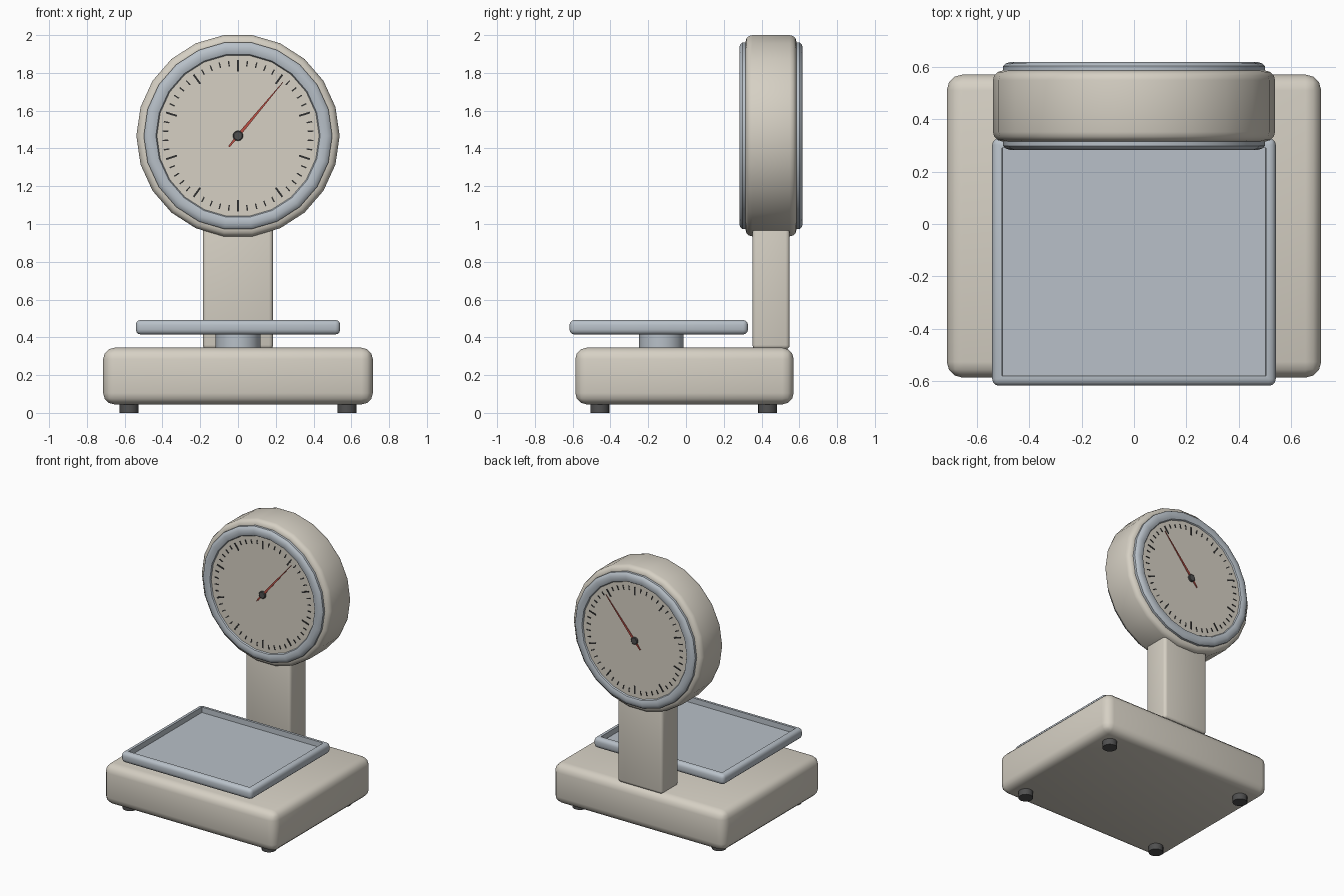
import bpy, bmesh, math
from mathutils import Matrix, Vector

if "Cube" in bpy.data.objects:
    bpy.data.objects.remove(bpy.data.objects["Cube"])


def material(name, rgb):
    m = bpy.data.materials.new(name)
    m.diffuse_color = (*rgb, 1)
    m.use_nodes = True
    m.node_tree.nodes["Principled BSDF"].inputs["Base Color"].default_value = m.diffuse_color
    return m


CREAM = material("cream enamel", (0.67, 0.63, 0.55))
STEEL = material("blue grey steel", (0.48, 0.53, 0.58))
DARK = material("dark rubber", (0.08, 0.08, 0.08))
INK = material("dial ink", (0.03, 0.03, 0.03))
RED = material("red pointer", (0.50, 0.08, 0.06))

HEAD_Y, HEAD_Z, SIDES = 0.45, 1.467, 22


def finish(bm, name, mat, smooth=True):
    bmesh.ops.recalc_face_normals(bm, faces=bm.faces)
    me = bpy.data.meshes.new(name)
    bm.to_mesh(me)
    bm.free()
    ob = bpy.data.objects.new(name, me)
    bpy.context.collection.objects.link(ob)
    me.materials.append(mat)
    if smooth:
        bpy.ops.object.select_all(action='DESELECT')
        ob.select_set(True)
        bpy.context.view_layer.objects.active = ob
        bpy.ops.object.shade_smooth_by_angle(angle=math.radians(35))
    return ob


def box_mesh(lo, hi, bevel=0.0, segments=3):
    bm = bmesh.new()
    lo, hi = Vector(lo), Vector(hi)
    bmesh.ops.create_cube(bm, size=1, matrix=Matrix.Translation((lo + hi) / 2)
                          @ Matrix.Diagonal((*(hi - lo), 1)))
    if bevel:
        bmesh.ops.bevel(bm, geom=bm.edges[:], offset=bevel, segments=segments,
                        profile=0.5, affect='EDGES')
    return bm


def cylinder(name, mat, x, y, z0, z1, r, sides=20):
    bm = bmesh.new()
    bmesh.ops.create_cone(bm, cap_ends=True, segments=sides, radius1=r, radius2=r, depth=z1 - z0,
                          matrix=Matrix.Translation((x, y, (z0 + z1) / 2)))
    finish(bm, name, mat)


def lathe(name, mat, profile, closed=False, sides=SIDES):
    """Turn (radius, y offset) points around the head axis; cap the ends if open."""
    bm = bmesh.new()
    rings = []
    for r, dy in profile:
        rings.append([bm.verts.new((r * math.cos(a), HEAD_Y + dy, HEAD_Z + r * math.sin(a)))
                      for a in (2 * math.pi * i / sides for i in range(sides))])
    pairs = list(zip(rings, rings[1:]))
    if closed:
        pairs.append((rings[-1], rings[0]))
    else:
        bm.faces.new(rings[0])
        bm.faces.new(rings[-1])
    for a, b in pairs:
        for i in range(sides):
            j = (i + 1) % sides
            bm.faces.new((a[i], a[j], b[j], b[i]))
    finish(bm, name, mat)


def dial_prism(bm, angle, outline, d0, d1, s):
    """Extrude a (sideways, outward) outline, turned clockwise from the top."""
    c, n = math.cos(angle), math.sin(angle)
    layers = [[bm.verts.new((u * c + v * n, HEAD_Y + s * d, HEAD_Z + v * c - u * n))
               for u, v in outline] for d in (d0, d1)]
    a, b = layers
    bm.faces.new(a)
    bm.faces.new(b)
    for i in range(len(a)):
        j = (i + 1) % len(a)
        bm.faces.new((a[i], a[j], b[j], b[i]))


# Base and feet
finish(box_mesh((-0.714, -0.586, 0.045), (0.714, 0.57, 0.345), 0.06), "base", CREAM)
for side in (-1, 1):
    for y in (-0.456, 0.432):
        cylinder("foot", DARK, side * 0.577, y, 0, 0.06, 0.05)

# Column
finish(box_mesh((-0.186, 0.352, 0.337), (0.186, 0.549, 1.06), 0.022), "column", CREAM)

# Weighing tray with a sunken floor, and its stem
cylinder("tray_stem", STEEL, 0, -0.13, 0.33, 0.43, 0.118, 24)
tray = box_mesh((-0.541, -0.617, 0.415), (0.541, 0.328, 0.492), 0.026)
top = [max(tray.faces, key=lambda f: f.calc_center_median().z + f.calc_area())]
top = [max((f for f in tray.faces if f.normal.z > 0.99), key=lambda f: f.calc_area())]
bmesh.ops.inset_region(tray, faces=top, thickness=0.017)
bmesh.ops.inset_region(tray, faces=top, thickness=0.001, depth=-0.04)
finish(tray, "tray", STEEL)

# Head drum with rounded rims
R, H, B = 0.538, 0.135, 0.036
arc = [(R - B + B * math.sin(t), H - B + B * math.cos(t))
       for t in (math.pi / 2 * k / 3 for k in range(4))]
lathe("head_drum", CREAM, arc + [(r, -d) for r, d in reversed(arc)])

# Both dials: rim, face, ticks, pointer and hub
for s, label in ((-1, "front"), (1, "back")):
    rim = [(0.499, 0.12), (0.499, 0.152), (0.490, 0.162), (0.472, 0.168), (0.450, 0.168),
           (0.435, 0.163), (0.428, 0.152), (0.428, 0.12)]
    lathe(label + "_rim", STEEL, [(r, s * d) for r, d in rim], closed=True)
    lathe(label + "_dial", CREAM, [(0.435, s * 0.12), (0.435, s * 0.154)])

    bm = bmesh.new()
    for i in range(50):
        w, inner = (0.005, 0.34) if i % 5 == 0 else (0.0035, 0.37)
        dial_prism(bm, math.tau * i / 50,
                   [(-w, inner), (w, inner), (w, 0.40), (-w, 0.40)], 0.153, 0.157, s)
    finish(bm, label + "_ticks", INK, False)

    bm = bmesh.new()
    dial_prism(bm, math.radians(40),
               [(-0.004, -0.075), (0.004, -0.075), (0.009, 0), (0.0015, 0.37),
                (-0.0015, 0.37), (-0.009, 0)], 0.158, 0.162, s)
    finish(bm, label + "_pointer", RED, False)
    lathe(label + "_hub", DARK, [(0.027, s * 0.15), (0.027, s * 0.164), (0.022, s * 0.168)], sides=16)
